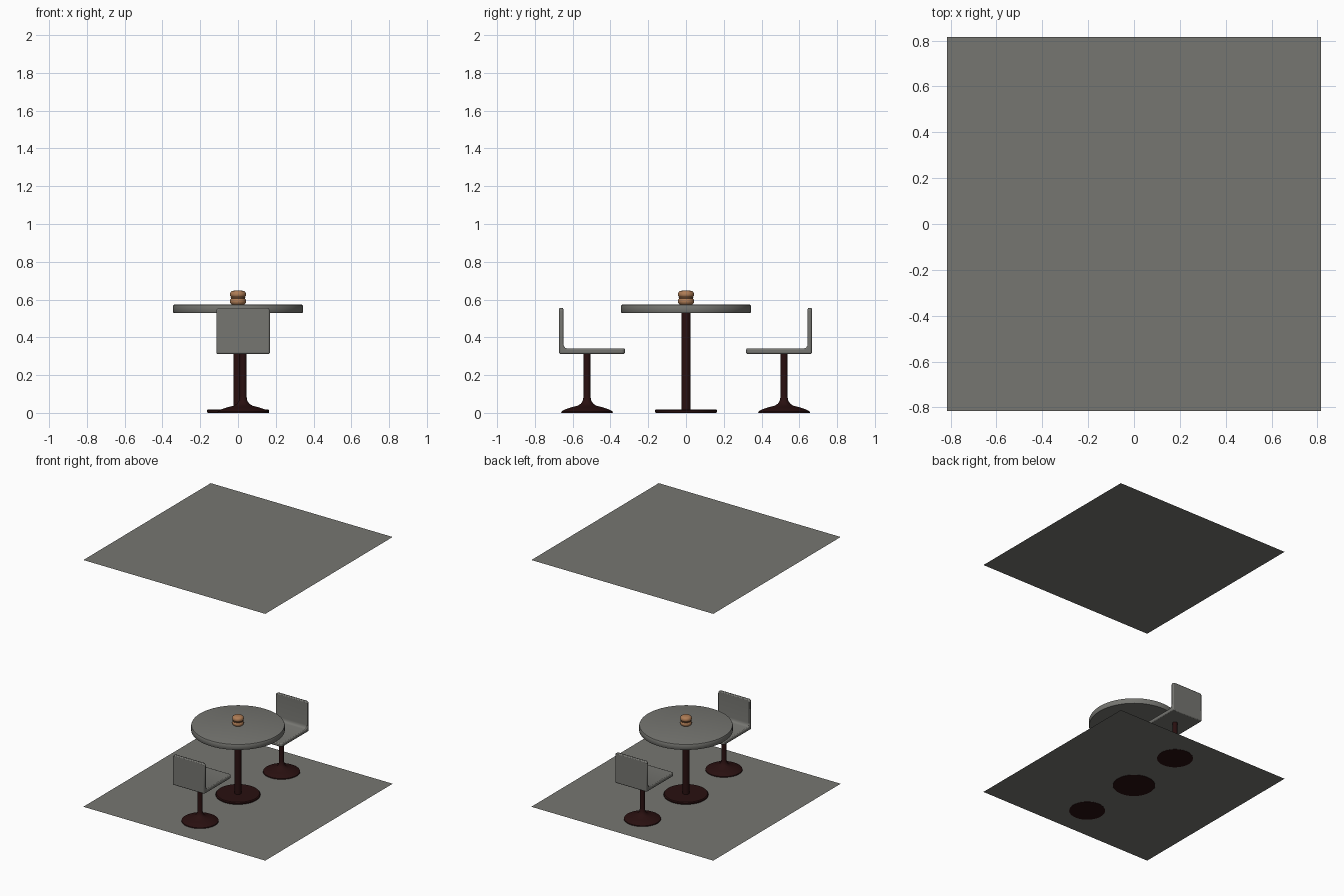
import bpy, bmesh, math
from mathutils import Matrix

if "Cube" in bpy.data.objects:
    bpy.data.objects.remove(bpy.data.objects["Cube"])


def material(name, rgb):
    m = bpy.data.materials.new(name)
    m.diffuse_color = (*rgb, 1)
    m.use_nodes = True
    m.node_tree.nodes["Principled BSDF"].inputs["Base Color"].default_value = m.diffuse_color
    return m


GREY = material("warm grey", (0.18, 0.18, 0.165))
MAROON = material("dark maroon", (0.022, 0.005, 0.005))
TAN = material("bun tan", (0.42, 0.20, 0.09))
BROWN = material("patty brown", (0.16, 0.07, 0.03))


def finish(name, bm, mat, angle=40):
    bmesh.ops.recalc_face_normals(bm, faces=bm.faces)
    me = bpy.data.meshes.new(name)
    bm.to_mesh(me)
    bm.free()
    me.materials.append(mat)
    me.shade_smooth()
    me.set_sharp_from_angle(angle=math.radians(angle))
    ob = bpy.data.objects.new(name, me)
    bpy.context.collection.objects.link(ob)
    return ob


def lathe(name, profile, x, y, mat, seg=40):
    """Revolve (radius, z) points around a vertical axis."""
    bm = bmesh.new()
    vs = [bm.verts.new((r, 0, z)) for r, z in profile]
    es = [bm.edges.new(p) for p in zip(vs, vs[1:])]
    bmesh.ops.spin(bm, geom=vs + es, cent=(0, 0, 0), axis=(0, 0, 1),
                   angle=math.tau, steps=seg)
    bmesh.ops.remove_doubles(bm, verts=bm.verts, dist=1e-5)
    bmesh.ops.translate(bm, verts=bm.verts, vec=(x, y, 0))
    return finish(name, bm, mat)


def sheet(name, z):
    bm = bmesh.new()
    bmesh.ops.create_grid(bm, x_segments=1, y_segments=1, size=0.815,
                          matrix=Matrix.Translation((0, 0, z)))
    bm.normal_update()
    me_ob = finish(name, bm, GREY)
    if me_ob.data.polygons[0].normal.z < 0:
        me_ob.data.flip_normals()
    return me_ob


def chair(label, x, y, turn):
    # Pedestal with flared foot
    lathe(label + "_pedestal",
          [(0, 0), (0.137, 0), (0.135, 0.008), (0.115, 0.019), (0.085, 0.029),
           (0.05, 0.038), (0.032, 0.049), (0.022, 0.066), (0.018, 0.09),
           (0.018, 0.315), (0, 0.315)], x, y, MAROON, 32)
    # L-shaped seat and back, extruded across x
    w = 0.142
    prof = [(-0.148, 0.312), (0.201, 0.312), (0.201, 0.341), (-0.105, 0.341),
            (-0.116, 0.345), (-0.123, 0.355), (-0.125, 0.368),
            (-0.125, 0.556), (-0.148, 0.556)]
    bm = bmesh.new()
    f = bm.faces.new([bm.verts.new((-w, a, b)) for a, b in prof])
    ext = bmesh.ops.extrude_face_region(bm, geom=[f])["geom"]
    bmesh.ops.translate(bm, vec=(2 * w, 0, 0),
                        verts=[v for v in ext if isinstance(v, bmesh.types.BMVert)])
    # Rounded outer corners of the back and of the seat front
    corners = [e for e in bm.edges
               if abs(e.verts[0].co.x - e.verts[1].co.x) < 1e-5
               and (all(v.co.z > 0.55 for v in e.verts)
                    or all(v.co.y > 0.2 for v in e.verts))]
    bmesh.ops.bevel(bm, geom=corners, offset=0.018, segments=4,
                    profile=0.5, affect='EDGES')
    bmesh.ops.transform(bm, verts=bm.verts,
                        matrix=Matrix.Translation((x, y, 0)) @ Matrix.Rotation(turn, 4, 'Z'))
    ob = finish(label + "_seat", bm, GREY, 50)
    bev = ob.modifiers.new("soft edges", 'BEVEL')
    bev.width, bev.segments = 0.007, 2
    bev.limit_method, bev.angle_limit = 'ANGLE', math.radians(50)


# Floor and ceiling sheets
sheet("floor", 0.002)
sheet("ceiling", 2.0)

# Table: foot, post and round top
lathe("table_foot", [(0, 0), (0.16, 0), (0.164, 0.005), (0.164, 0.013),
                     (0.158, 0.019), (0, 0.019)], 0, 0, MAROON)
lathe("table_post", [(0, 0.015), (0.025, 0.015), (0.025, 0.535), (0, 0.535)],
      0, 0, MAROON, 24)
lathe("table_top", [(0, 0.528), (0.341, 0.528), (0.344, 0.532), (0.344, 0.566),
                    (0.341, 0.572), (0.334, 0.574), (0, 0.574)], 0, 0, GREY, 64)

# Two chairs facing the table
chair("front_chair", 0.027, -0.524, 0)
chair("back_chair", 0.027, 0.519, math.pi)

# Burger on the table
lathe("bottom_bun", [(0, 0.574), (0.034, 0.574), (0.041, 0.581), (0.043, 0.590),
                     (0.041, 0.600), (0.036, 0.606), (0, 0.606)], 0, 0, TAN, 24)
lathe("patty", [(0, 0.604), (0.037, 0.604), (0.039, 0.609), (0.037, 0.615),
                (0, 0.615)], 0, 0, BROWN, 24)
lathe("top_bun", [(0, 0.613), (0.037, 0.613), (0.042, 0.620), (0.043, 0.628),
                  (0.040, 0.638), (0.032, 0.645), (0.018, 0.648), (0, 0.649)],
      0, 0, TAN, 24)
